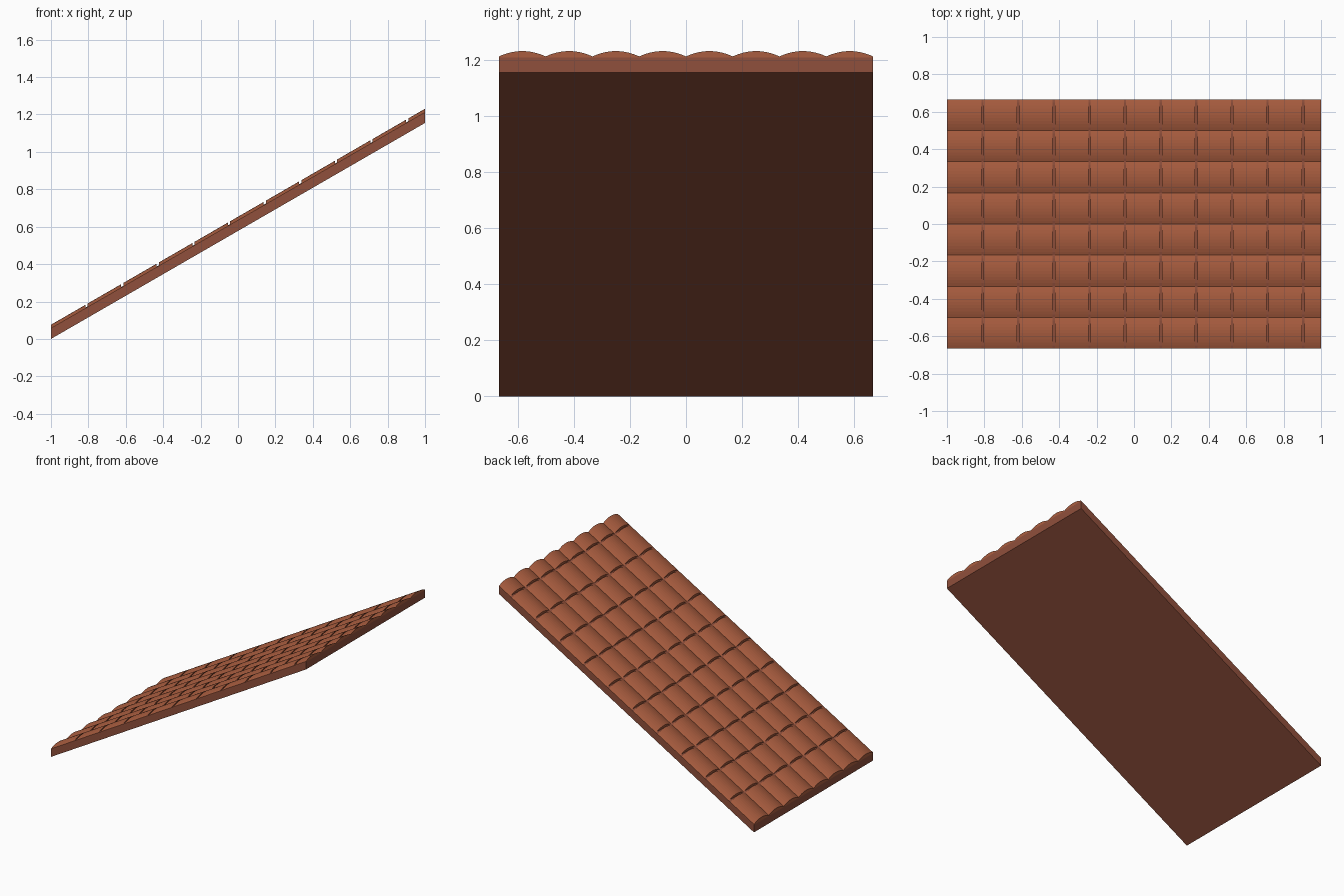
import bpy, bmesh, math

if "Cube" in bpy.data.objects:
    bpy.data.objects.remove(bpy.data.objects["Cube"])

SLOPE = math.tan(math.radians(30))
HALF_Y = 2 / 3
SLAB_T, RISE, VALLEY, FLOOR = 0.054, 0.022, 0.003, 0.007
ROWS, SEGS = 8, 10
PITCH, GAP = 2 / 10.5, 0.012


def material(name, rgb):
    m = bpy.data.materials.new(name)
    m.diffuse_color = (*rgb, 1)
    m.use_nodes = True
    m.node_tree.nodes["Principled BSDF"].inputs["Base Color"].default_value = m.diffuse_color
    return m


def extrude_up_slope(bm, profile, x0, x1):
    """Closed (y, z) profile swept along the slope with vertical ends."""
    rings = [[bm.verts.new((x, y, z + (x + 1) * SLOPE)) for y, z in profile]
             for x in (x0, x1)]
    n = len(profile)
    for i in range(n):
        j = (i + 1) % n
        bm.faces.new((rings[0][i], rings[0][j], rings[1][j], rings[1][i]))
    bm.faces.new(rings[0][::-1])
    bm.faces.new(rings[1])


def finish(bm, name, mat):
    bmesh.ops.recalc_face_normals(bm, faces=bm.faces)
    me = bpy.data.meshes.new(name)
    bm.to_mesh(me)
    bm.free()
    me.materials.append(mat)
    ob = bpy.data.objects.new(name, me)
    bpy.context.collection.objects.link(ob)


def arch(yc, limit):
    """Shallow tile cross-section, cut off at the given height."""
    w = HALF_Y / ROWS
    pts = [(yc - w, SLAB_T - 0.002)]
    for i in range(SEGS + 1):
        t = -1 + 2 * i / SEGS
        h = VALLEY + (RISE - VALLEY) * (1 - t * t)
        pts.append((yc + w * t, SLAB_T + min(h, limit)))
    pts.append((yc + w, SLAB_T - 0.002))
    return pts


tile_mat = material("terracotta", (0.40, 0.11, 0.05))
slab_mat = material("dark_clay", (0.28, 0.08, 0.045))

# Sloping base slab
bm = bmesh.new()
extrude_up_slope(bm, [(-HALF_Y, 0), (HALF_Y, 0), (HALF_Y, SLAB_T), (-HALF_Y, SLAB_T)], -1, 1)
finish(bm, "roof_slab", slab_mat)

# Curved tiles in courses, and the low bed showing in the gaps between courses
tiles, bed = bmesh.new(), bmesh.new()
for r in range(ROWS):
    yc = -HALF_Y + (r + 0.5) * 2 * HALF_Y / ROWS
    for c in range(11):
        x0 = -1 + c * PITCH + (GAP / 2 if c else 0)
        x1 = min(-1 + (c + 1) * PITCH - GAP / 2, 1)
        extrude_up_slope(tiles, arch(yc, RISE), x0, x1)
        if c < 10:
            extrude_up_slope(bed, arch(yc, FLOOR), x1, x1 + GAP)
finish(tiles, "roof_tiles", tile_mat)
finish(bed, "tile_bed", slab_mat)
